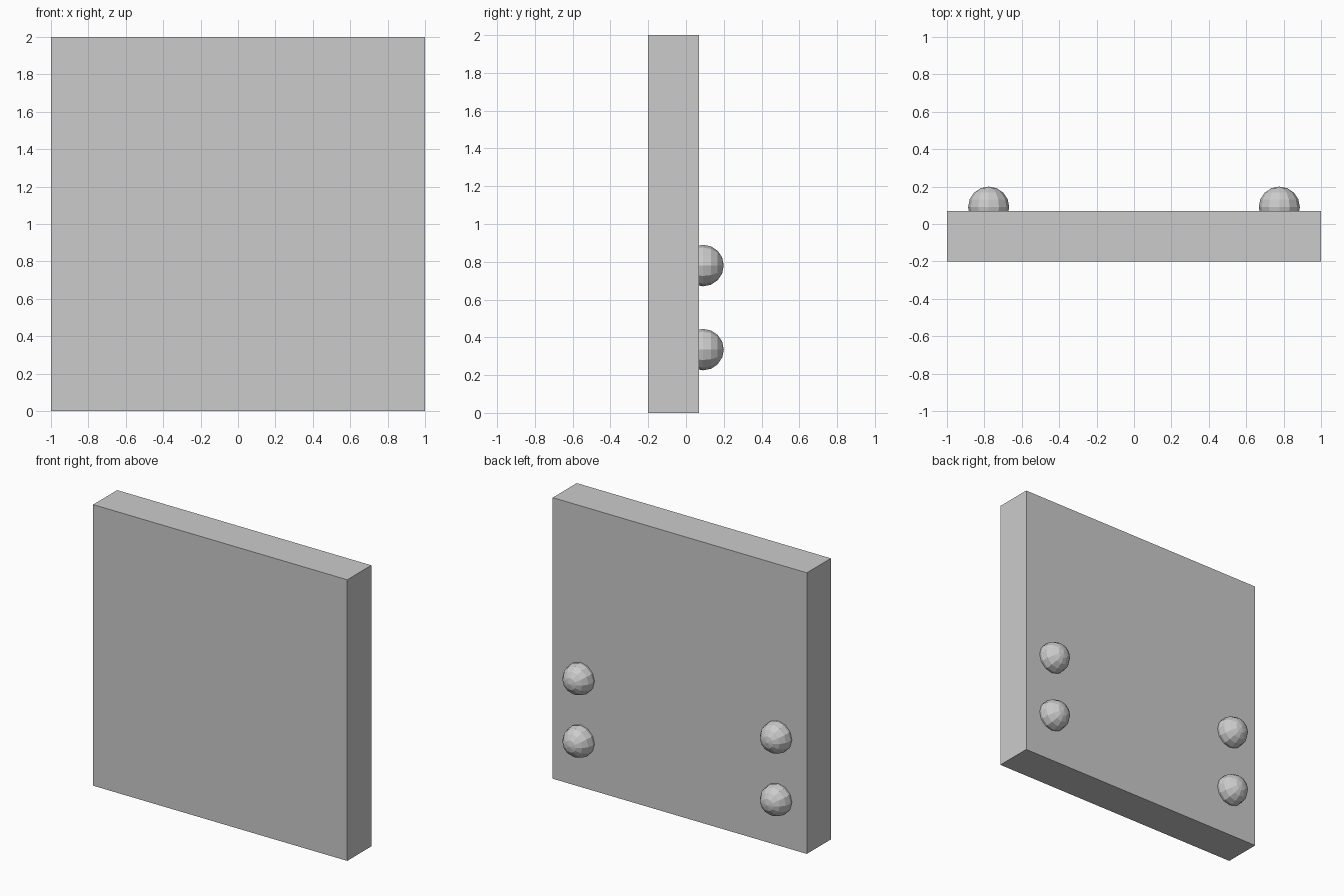
import bpy
from math import radians

if "Cube" in bpy.data.objects:
    bpy.data.objects.remove(bpy.data.objects["Cube"])

# Flat square panel
bpy.ops.mesh.primitive_cube_add(size=1, location=(0, -0.065, 1))
panel = bpy.context.object
panel.name = "panel"
panel.scale = (2, 0.27, 2)

# Four faceted knobs half sunk into the back face
for side, x in (("left", -0.777), ("right", 0.777)):
    for level, z in (("lower", 0.335), ("upper", 0.78)):
        bpy.ops.mesh.primitive_uv_sphere_add(
            segments=12, ring_count=8, radius=0.11,
            location=(x, 0.09, z), rotation=(radians(-90), 0, 0))
        bpy.context.object.name = f"knob_{side}_{level}"
